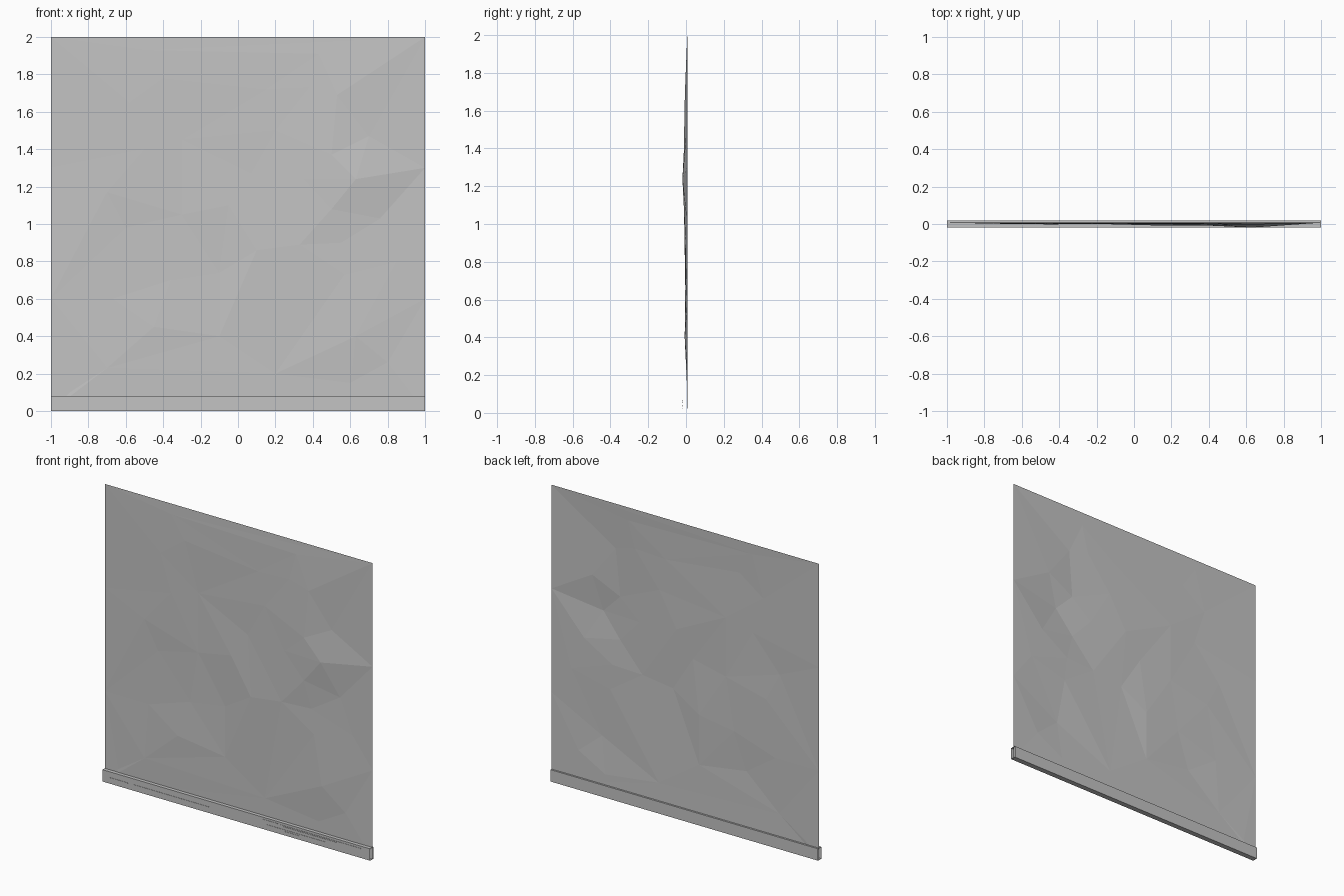
import bpy
import bmesh
from mathutils import Vector
from mathutils.geometry import delaunay_2d_cdt

default_cube = bpy.data.objects.get("Cube")
if default_cube:
    bpy.data.objects.remove(default_cube, do_unlink=True)

# Single flat colour
grey = bpy.data.materials.new("plain_grey")
grey.use_nodes = True
colour = (.55, .55, .55, 1)
grey.diffuse_color = colour
shader = next(n for n in grey.node_tree.nodes if n.type == "BSDF_PRINCIPLED")
shader.inputs["Base Color"].default_value = colour
shader.inputs["Roughness"].default_value = .8


def finish(name, bm):
    """Turn a bmesh into a flat shaded object."""
    mesh = bpy.data.meshes.new(name)
    bm.to_mesh(mesh)
    bm.free()
    mesh.materials.append(grey)
    obj = bpy.data.objects.new(name, mesh)
    bpy.context.scene.collection.objects.link(obj)
    return obj


def add_block(bm, x_range, y_range, z_range):
    """Add a box to a bmesh from its extents, returning its faces."""
    made = bmesh.ops.create_cube(bm, size=1)["verts"]
    for v in made:
        for axis, (low, high) in enumerate((x_range, y_range, z_range)):
            v.co[axis] = high if v.co[axis] > 0 else low
    return {face for v in made for face in v.link_faces}


# Wall sheet: a faceted skin of crumpled relief, (x, z, bulge in thousandths)
WALL_Y = .007
relief = [
    (-.5, 1.93, 2), (-.4, 1.78, 5), (.15, 1.72, 6), (.43, 1.91, 4),
    (.38, 1.73, 8), (.53, 1.69, 13), (.7, 1.47, 7), (.2, 1.5, 8),
    (.07, 1.27, 5), (.35, 1.24, 13), (.5, 1.37, 19), (.63, 1.24, 26),
    (.5, 1.08, 18), (.76, 1.03, 4), (.33, .89, 14), (.55, .9, 9),
    (.1, .86, 14), (-.1, .74, 1), (-.36, .7, 2), (-.05, 1.1, 10),
    (-.5, 1.4, 6), (-.7, 1.17, 6), (-.6, .98, 1), (-.67, .6, 2),
    (-.58, 1.65, 5), (-.3, 1.45, 3), (-.45, .45, 9), (-.7, .23, 4),
    (-.9, .1, 0), (-.1, .4, 4), (.57, .73, 10), (.63, .4, 14),
    (.8, .26, 3), (.6, .15, 2), (.85, .8, 2), (.2, .2, 3), (-.3, 1.05, 4),
]
rim = [(side, height, 0) for side in (-1, 1) for height in (0, .6, 1.3, 2)]
points = relief + rim
flat = [Vector((x, z)) for x, z, bulge in points]
verts, edges, faces, origins, *rest = delaunay_2d_cdt(flat, [], [], 0, .0001)

bm = bmesh.new()
skin = []
for place, source in zip(verts, origins):
    bulge = points[source[0]][2] / 1000
    skin.append(bm.verts.new((place.x, WALL_Y - bulge, place.y)))
for corners in faces:
    bm.faces.new([skin[i] for i in corners])
bmesh.ops.recalc_face_normals(bm, faces=bm.faces)
if sum(f.normal.y for f in bm.faces) > 0:
    bmesh.ops.reverse_faces(bm, faces=bm.faces)
finish("wall_sheet", bm)

# Skirting board: a long hollow strip, open at both ends
DEPTH = .018
bm = bmesh.new()
board = add_block(bm, (-1, 1), (-DEPTH, DEPTH), (0, .08))
bm.normal_update()
ends = [f for f in board if abs(f.normal.x) > .5]
bmesh.ops.delete(bm, geom=ends, context="FACES_ONLY")
finish("skirting_board", bm)

# Grain marks: hairline ridges along the front of the board
marks = [
    (-.95, -.81, .04), (-.77, -.2, .04), (.2, .31, .065), (.33, .93, .063),
    (.35, .75, .055), (.23, .67, .036), (.36, .47, .025),
]
bm = bmesh.new()
for start, end, height in marks:
    add_block(bm, (start, end), (-DEPTH - .002, -DEPTH),
              (height - .002, height + .002))
finish("grain_marks", bm)
